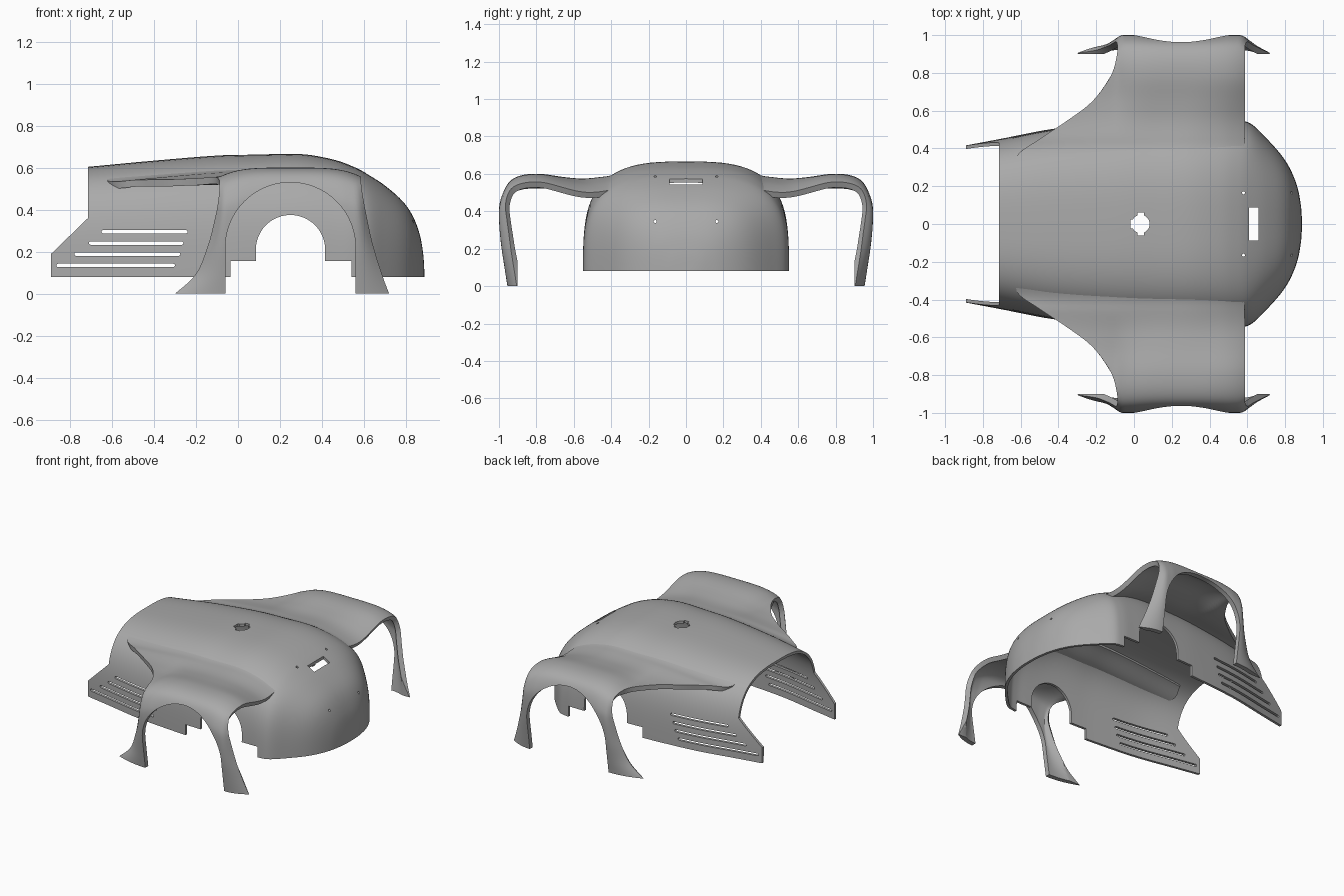
import bpy, bmesh, math
from mathutils import Vector

old = bpy.data.objects.get("Cube")
if old:
    bpy.data.objects.remove(old)

grey = bpy.data.materials.new("plain grey")
grey.use_nodes = True
grey.diffuse_color = (0.4, 0.4, 0.4, 1)
grey.node_tree.nodes["Principled BSDF"].inputs["Base Color"].default_value = (0.4, 0.4, 0.4, 1)


def smooth(a, b, t):
    t = min(1, max(0, (t - a) / (b - a)))
    return t * t * (3 - 2 * t)


def spline(pts, steps):
    """Catmull-Rom curve through tuples of any size."""
    out = []
    for k in range(len(pts) - 1):
        quad = [pts[max(0, k - 1)], pts[k], pts[k + 1], pts[min(len(pts) - 1, k + 2)]]
        for s in range(steps):
            t = s / steps
            out.append(tuple(0.5 * (2 * b + (c - a) * t + (2 * a - 5 * b + 4 * c - d) * t * t
                                    + (3 * b - a - 3 * c + d) * t ** 3)
                             for a, b, c, d in zip(*quad)))
    return out + [pts[-1]]


def add_object(name, bm):
    mesh = bpy.data.meshes.new(name)
    bm.to_mesh(mesh)
    bm.free()
    mesh.materials.append(grey)
    obj = bpy.data.objects.new(name, mesh)
    bpy.context.collection.objects.link(obj)
    return obj


def grid_object(name, rows):
    bm = bmesh.new()
    vs = [[bm.verts.new(p) for p in row] for row in rows]
    for a, b in zip(vs, vs[1:]):
        for j in range(len(a) - 1):
            bm.faces.new((a[j], a[j + 1], b[j + 1], b[j]))
    bmesh.ops.remove_doubles(bm, verts=bm.verts[:], dist=1e-5)
    return add_object(name, bm)


def cutter(outline, axis, lo, hi):
    """Prism: a 2D outline extruded along an axis from lo to hi."""
    def place(p, d):
        return {"x": (d, p[0], p[1]), "y": (p[0], d, p[1]), "z": (p[0], p[1], d)}[axis]
    bm = bmesh.new()
    face = bm.faces.new([bm.verts.new(place(p, lo)) for p in outline])
    ext = bmesh.ops.extrude_face_region(bm, geom=[face], use_keep_orig=True)["geom"]
    shift = Vector(place((0, 0), hi - lo))
    bmesh.ops.translate(bm, vec=shift, verts=[v for v in ext if isinstance(v, bmesh.types.BMVert)])
    bmesh.ops.recalc_face_normals(bm, faces=bm.faces[:])
    obj = add_object("cutter", bm)
    obj.hide_render = True
    return obj


def rect(x0, x1, y0, y1):
    return [(x0, y0), (x1, y0), (x1, y1), (x0, y1)]


def arc(cx, cy, r, a0, a1, n):
    return [(cx + r * math.cos(math.radians(a0 + (a1 - a0) * i / n)),
             cy + r * math.sin(math.radians(a0 + (a1 - a0) * i / n))) for i in range(n + 1)]


def finish(obj, thickness, cutters, mirror=False):
    sol = obj.modifiers.new("thickness", "SOLIDIFY")
    sol.thickness = thickness
    sol.offset = -1
    for c in cutters:
        mod = obj.modifiers.new("cut", "BOOLEAN")
        mod.operation = "DIFFERENCE"
        mod.solver = "EXACT"
        mod.object = c
    if mirror:
        mod = obj.modifiers.new("mirror", "MIRROR")
        mod.use_axis = (False, True, False)
        mod.use_mirror_merge = False
    bpy.context.view_layer.update()
    mesh = bpy.data.meshes.new_from_object(obj.evaluated_get(bpy.context.evaluated_depsgraph_get()))
    obj.modifiers.clear()
    obj.data = mesh
    mesh.materials.clear()
    mesh.materials.append(grey)
    for c in cutters:
        bpy.data.objects.remove(c)
    bpy.ops.object.select_all(action="DESELECT")
    obj.select_set(True)
    bpy.context.view_layer.objects.active = obj
    bpy.ops.object.shade_smooth_by_angle(angle=math.radians(35))


# Body shell: stations of (x, half width, height)
BASE = 0.02
stations = spline([(-0.95, 0.405, 0.585), (-0.71, 0.45, 0.605), (-0.42, 0.505, 0.632),
                   (-0.1, 0.535, 0.658), (0.1, 0.545, 0.663), (0.3, 0.55, 0.665),
                   (0.45, 0.551, 0.64), (0.55, 0.549, 0.605), (0.62, 0.53, 0.568),
                   (0.7, 0.455, 0.515), (0.78, 0.365, 0.445), (0.83, 0.285, 0.375),
                   (0.865, 0.195, 0.285), (0.882, 0.11, 0.19), (0.888, 0.05, 0.1),
                   (0.89, 0, BASE)], 6)


def body_size(x):
    for a, b in zip(stations, stations[1:]):
        if x <= b[0]:
            t = (x - a[0]) / (b[0] - a[0])
            return a[1] + (b[1] - a[1]) * t, a[2] + (b[2] - a[2]) * t


N = 72
rows = []
for x, w, h in stations:
    row = []
    for j in range(N + 1):
        a = math.pi / 2 * (1 - math.cos(math.pi * j / N))
        c, s = math.cos(a), max(0, math.sin(a))
        row.append((x, math.copysign(w * abs(c) ** (2 / 3), c), BASE + (h - BASE) * s ** 0.5))
    rows.append(row)
body = grid_object("body_shell", rows)

# Flat bottom, rear edge, axle notch
cuts = [cutter(rect(-1.2, 1.2, -0.3, 0.08), "y", -1, 1),
        cutter([(-1.2, -0.1), (-0.89, -0.1), (-0.89, 0.19), (-0.715, 0.36), (-0.715, 1), (-1.2, 1)],
               "y", -1, 1),
        cutter([(-0.035, 0), (0.54, 0), (0.54, 0.155), (0.415, 0.155)]
               + arc(0.25, 0.21, 0.165, 0, 180, 24) + [(0.085, 0.155), (-0.035, 0.155)], "y", -1, 1)]
# Side vents
for x0, x1, z in [(-0.65, -0.24, 0.295), (-0.71, -0.26, 0.241), (-0.78, -0.275, 0.188), (-0.865, -0.30, 0.135)]:
    ends = arc(x1 - 0.008, z, 0.008, -90, 90, 6) + arc(x0 + 0.008, z, 0.008, 90, 270, 6)
    cuts.append(cutter(ends, "y", -1, 1))
# Top holes, front slot and fixing holes
cuts.append(cutter(arc(0.035, 0, 0.048, 0, 350, 35), "z", 0.5, 0.8))
cuts.append(cutter(rect(0.018, 0.052, -0.06, 0.06), "z", 0.5, 0.8))
cuts.append(cutter(rect(-0.018, 0.03, -0.025, 0.025), "z", 0.5, 0.8))
cuts.append(cutter(rect(0.61, 0.66, -0.088, 0.088), "z", 0.4, 0.8))
for y in (-0.165, 0.165):
    cuts.append(cutter(arc(0.58, y, 0.008, 0, 330, 11), "z", 0.4, 0.8))
    cuts.append(cutter(arc(y, 0.345, 0.008, 0, 330, 11), "x", 0.7, 1))
finish(body, 0.018, cuts)

# Fenders: section points of (y, z, rear x, front x), from the bonnet out and down
section = spline([(0.26, 0.62, -0.60, 0.575), (0.36, 0.60, -0.62, 0.58), (0.45, 0.583, -0.50, 0.585),
                  (0.55, 0.574, -0.35, 0.587), (0.65, 0.582, -0.22, 0.587), (0.78, 0.6, -0.125, 0.587),
                  (0.88, 0.592, -0.093, 0.587), (0.95, 0.555, -0.088, 0.588), (0.99, 0.48, -0.095, 0.6),
                  (1.0, 0.4, -0.11, 0.615), (0.99, 0.25, -0.145, 0.645), (0.97, 0.1, -0.2, 0.685),
                  (0.955, 0, -0.30, 0.72), (0.95, -0.04, -0.36, 0.74)], 5)
M = 48
rows = []
for i, (y, z, xr, xf) in enumerate(section):
    leg = smooth(6, 10, i / 5)
    row = []
    for j in range(M + 1):
        x = xr + (xf - xr) * j / M
        w, h = body_size(x)
        # crown falls off towards the front and rear edges
        edge = 0.045 * min(1, abs(x - 0.25) / 0.34) ** 4
        out = smooth(0.45, 0.8, y)
        zz = z - (edge * out + (0.665 - h) * (1 - out)) * smooth(0, 0.45, z)
        # blend into the bonnet
        on_body = BASE + (h - BASE) * max(0, 1 - (y / w) ** 3) ** 0.25 - 0.003
        k = smooth(0.26, 0.46, y)
        zz = on_body * (1 - k) + zz * k
        # legs curl inwards, with a shallow waist over the wheel
        f = 0
        if x < -0.06:
            f = (-0.06 - x) / (-0.06 - xr)
        elif x > 0.56:
            f = (x - 0.56) / (xf - 0.56)
        waist = 0.022 * max(0, 1 - ((x - 0.25) / 0.25) ** 2)
        row.append((x, y - leg * (0.05 * f * f + waist), zz))
    rows.append(row)
fenders = grid_object("fenders", rows)
cuts = [cutter(rect(-1, 1, -0.3, 0), "y", 0.2, 1.3),
        cutter([(-0.06, -0.1), (0.56, -0.1)] + arc(0.25, 0.22, 0.31, 0, 180, 40), "y", 0.7, 1.3),
        cutter(rect(-0.6, 1, -0.2, 0.25), "y", 0.7, 0.9)]
finish(fenders, 0.033, cuts, mirror=True)
